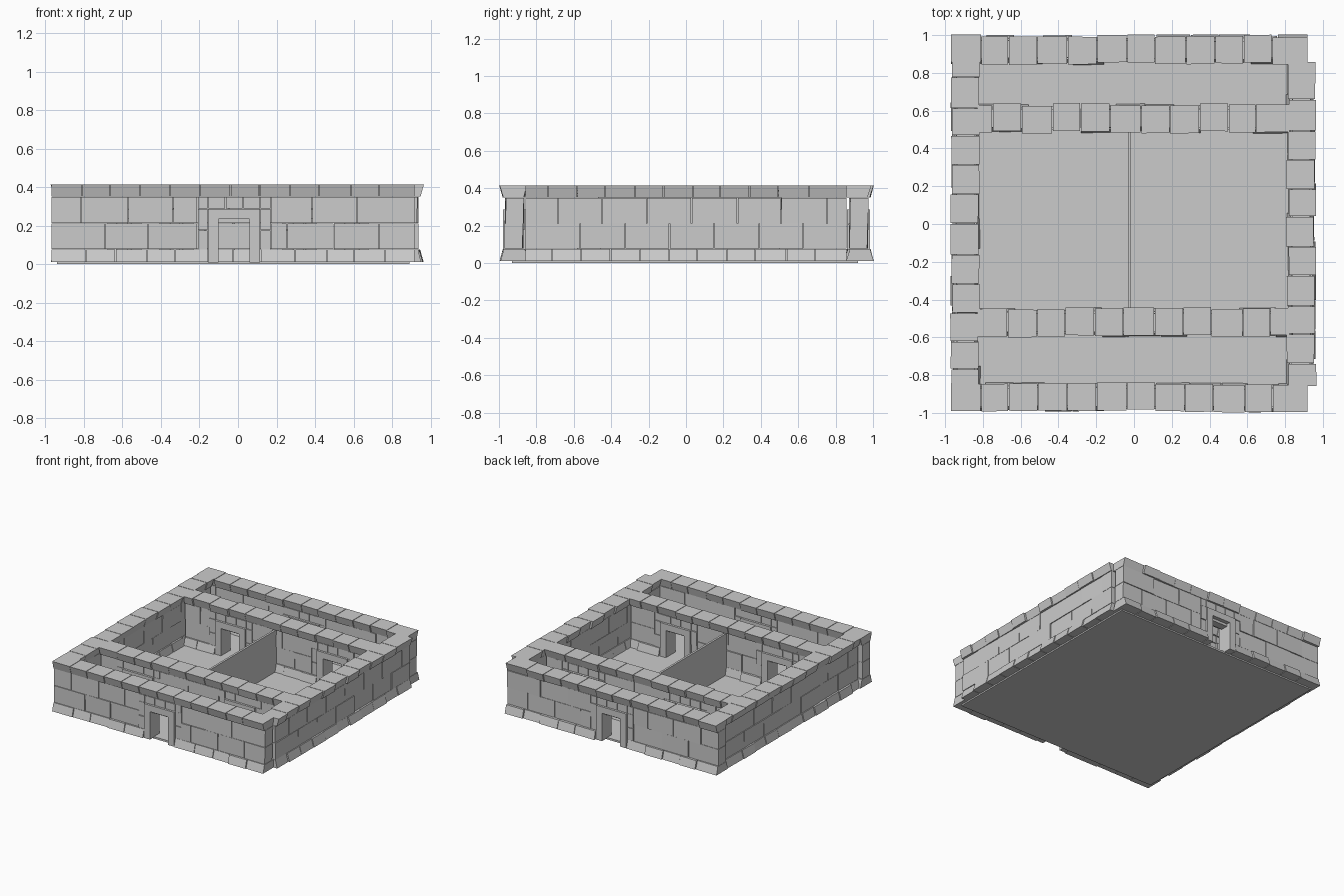
import bpy, bmesh, random
from mathutils import Matrix, Vector

if "Cube" in bpy.data.objects:
    bpy.data.objects.remove(bpy.data.objects["Cube"])

random.seed(7)
GAP = 0.002


def finish(bm, name):
    bmesh.ops.recalc_face_normals(bm, faces=bm.faces)
    me = bpy.data.meshes.new(name)
    bm.to_mesh(me)
    bm.free()
    ob = bpy.data.objects.new(name, me)
    bpy.context.collection.objects.link(ob)
    return ob


def block(bm, u0, u1, z0, z1, half_low, half_high, shift=0.0, rough=0.0):
    """One stone along u, tapering across its thickness from bottom to top."""
    geo = bmesh.ops.create_cube(bm, size=1.0)
    for v in geo["verts"]:
        half = half_low if v.co.z < 0 else half_high
        v.co = Vector((u0 if v.co.x < 0 else u1,
                       shift + (half if v.co.y > 0 else -half) + random.uniform(-rough, rough),
                       z0 if v.co.z < 0 else z1))


def course(bm, u0, u1, z0, z1, step, phase, halves, holes, jitter):
    """One row of stones on a regular joint grid, interrupted by door holes."""
    edges = [u0] + [e for h in sorted(holes) for e in h] + [u1]
    for a, b in zip(edges[::2], edges[1::2]):
        first = int((a - phase) / step) - 2
        joints = [phase + step * i for i in range(first, first + 20)]
        joints = [a] + [j + random.uniform(-0.008, 0.008) for j in joints
                        if a + 0.06 < j < b - 0.06] + [b]
        for s, e in zip(joints, joints[1:]):
            block(bm, s + GAP, e - GAP, z0 + GAP / 2, z1 - GAP / 2, *halves,
                  shift=random.uniform(-jitter, jitter), rough=0.002)


def doorway(bm, c):
    """Plain frame with small packing stones around it."""
    for s in (-1, 1):
        block(bm, c + s * 0.108 - 0.027, c + s * 0.108 + 0.027, 0.01, 0.235, 0.062, 0.062)
        for z0, z1 in ((0.077, 0.175), (0.178, 0.287), (0.29, 0.348)):
            block(bm, c + s * 0.163 - 0.025, c + s * 0.163 + 0.025, z0, z1,
                  0.05, 0.05, random.uniform(-0.004, 0.004))
    block(bm, c - 0.135, c + 0.135, 0.235, 0.287, 0.062, 0.062)
    block(bm, c - 0.08, c + 0.08, 0.215, 0.235, 0.03, 0.03)
    for i in range(3):
        a = c - 0.136 + i * 0.091
        block(bm, a + GAP, a + 0.091 - GAP, 0.29, 0.348, 0.05, 0.05)


def wall(name, u0, u1, across, phase, doors=(), along_y=False):
    bm = bmesh.new()
    low = [(d - 0.137, d + 0.137) for d in doors]
    mid = [(d - 0.19, d + 0.19) for d in doors]
    course(bm, u0, u1, 0.01, 0.077, 0.155, phase + 0.03, (0.073, 0.055), low, 0.008)
    course(bm, u0, u1, 0.077, 0.212, 0.24, phase + 0.115, (0.048, 0.048), mid, 0.004)
    course(bm, u0, u1, 0.212, 0.35, 0.24, phase, (0.048, 0.048), mid, 0.004)
    course(bm, u0, u1, 0.35, 0.415, 0.155, phase, (0.055, 0.073), (), 0.008)
    for d in doors:
        doorway(bm, d)
    if along_y:
        m = Matrix(((0, 1, 0, across), (1, 0, 0, 0), (0, 0, 1, 0), (0, 0, 0, 1)))
    else:
        m = Matrix.Translation((0, across, 0))
    bm.transform(m)
    return finish(bm, name)


def slab(name, lo, hi):
    bm = bmesh.new()
    bmesh.ops.create_cube(bm, size=1.0)
    for v in bm.verts:
        v.co = Vector([lo[i] if v.co[i] < 0 else hi[i] for i in range(3)])
    return finish(bm, name)


# outer walls
wall("front_wall", -0.97, 0.92, -0.917, -0.815, [-0.02])
wall("back_wall", -0.97, 0.92, 0.923, -0.815, [-0.02])
wall("left_wall", -0.855, 0.86, -0.892, 0.0, along_y=True)
wall("right_wall", -0.86, 0.86, 0.885, 0.035, along_y=True)

# inner walls, each with two doorways
wall("inner_front_wall", -0.83, 0.825, -0.52, -0.05, [-0.49, 0.42])
wall("inner_back_wall", -0.83, 0.825, 0.56, 0.03, [-0.42, 0.49])

# thin partition and floor
slab("partition", (-0.032, -0.47, 0.01), (-0.015, 0.51, 0.35))
slab("floor", (-0.94, -0.93, 0.0), (0.89, 0.92, 0.015))
